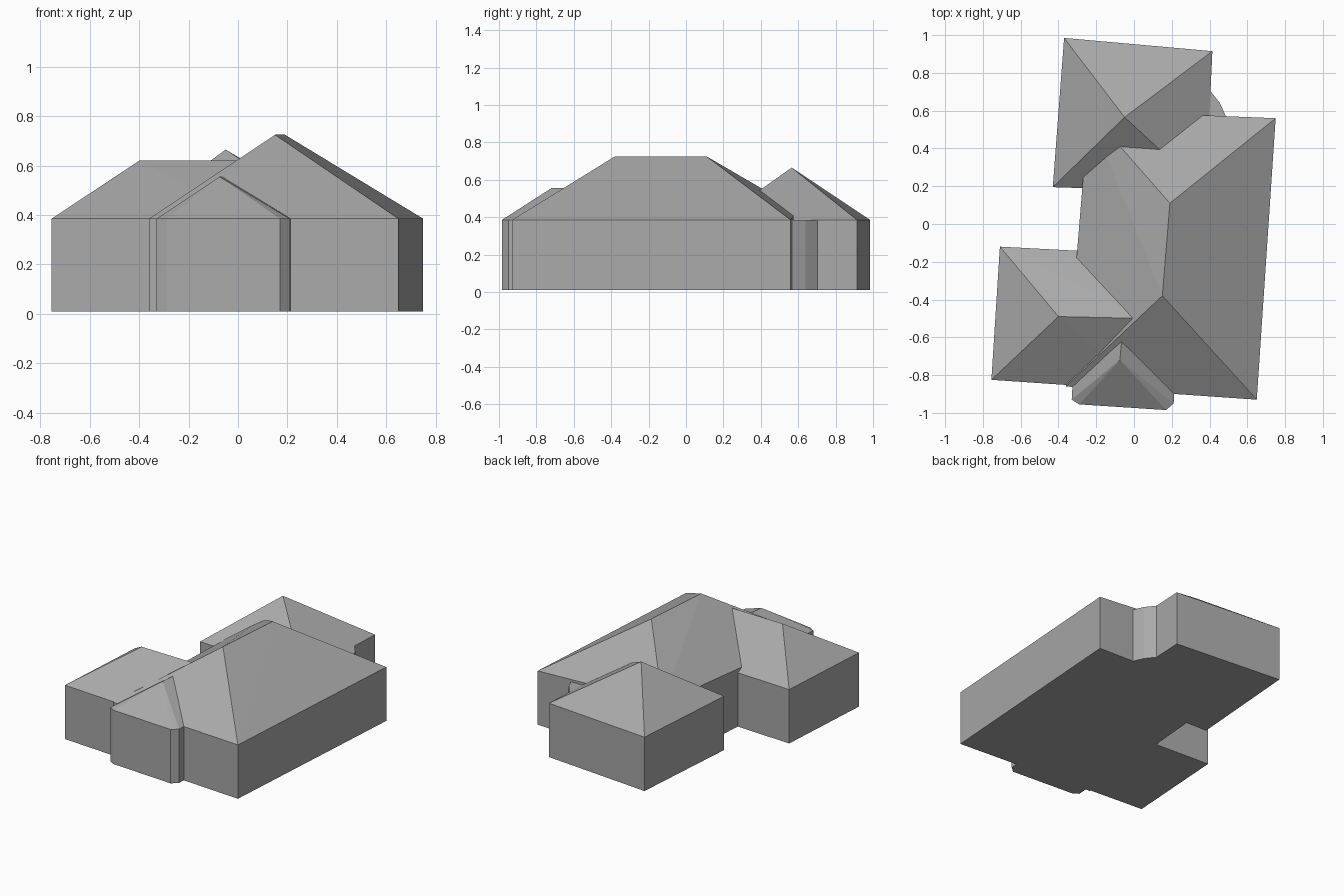
import bpy
import bmesh

default = bpy.data.objects.get("Cube")
if default:
    bpy.data.objects.remove(default, do_unlink=True)

grey = bpy.data.materials.new("plain grey")
grey.use_nodes = True
grey.diffuse_color = (0.4, 0.4, 0.4, 1)
grey.node_tree.nodes["Principled BSDF"].inputs["Base Color"].default_value = grey.diffuse_color

BASE = 0.01
EAVE = 0.385


def hull(name, points):
    """Closed convex solid around the given points."""
    bm = bmesh.new()
    for p in points:
        bm.verts.new(p)
    bmesh.ops.convex_hull(bm, input=bm.verts[:])
    bmesh.ops.dissolve_limit(bm, angle_limit=0.01, verts=bm.verts[:], edges=bm.edges[:])
    bmesh.ops.recalc_face_normals(bm, faces=bm.faces[:])
    mesh = bpy.data.meshes.new(name)
    bm.to_mesh(mesh)
    bm.free()
    mesh.materials.append(grey)
    obj = bpy.data.objects.new(name, mesh)
    bpy.context.collection.objects.link(obj)
    return obj


def wing(name, corners, ridge):
    """Walls up to the eaves and a hipped roof up to the ridge."""
    eaves = [(c[0], c[1], c[2] if len(c) > 2 else EAVE) for c in corners]
    floor = [(c[0], c[1], BASE) for c in corners]
    hull(name + "_walls", floor + eaves)
    if ridge:
        hull(name + "_roof", eaves + ridge)


# Main block, its left eave rising towards the back
wing("main_block",
     [(0.65, -0.93), (0.75, 0.56), (-0.24, 0.6, 0.44), (-0.36, -0.86)],
     [(0.15, -0.38, 0.725), (0.19, 0.11, 0.725)])

# Front left wing, running into the main block
wing("left_wing",
     [(-0.755, -0.825), (0.05, -0.88), (0.05, -0.16), (-0.71, -0.12)],
     [(-0.4, -0.49, 0.62), (0.05, -0.5, 0.62)])

# Front bay with a small hipped roof
wing("front_bay",
     [(-0.33, -0.93), (-0.29, -0.955), (0.17, -0.985), (0.21, -0.95),
      (0.23, -0.6), (-0.31, -0.6)],
     [(-0.075, -0.72, 0.555), (-0.06, -0.56, 0.555)])

# Back wing with a pyramid roof
wing("back_wing",
     [(-0.43, 0.195), (0.38, 0.17), (0.415, 0.915), (-0.37, 0.985)],
     [(-0.05, 0.565, 0.665)])

# Filled inside corner between the back wing and the main block
wing("corner_fill",
     [(0.36, 0.5), (0.5, 0.54), (0.455, 0.64), (0.4, 0.71)], None)
